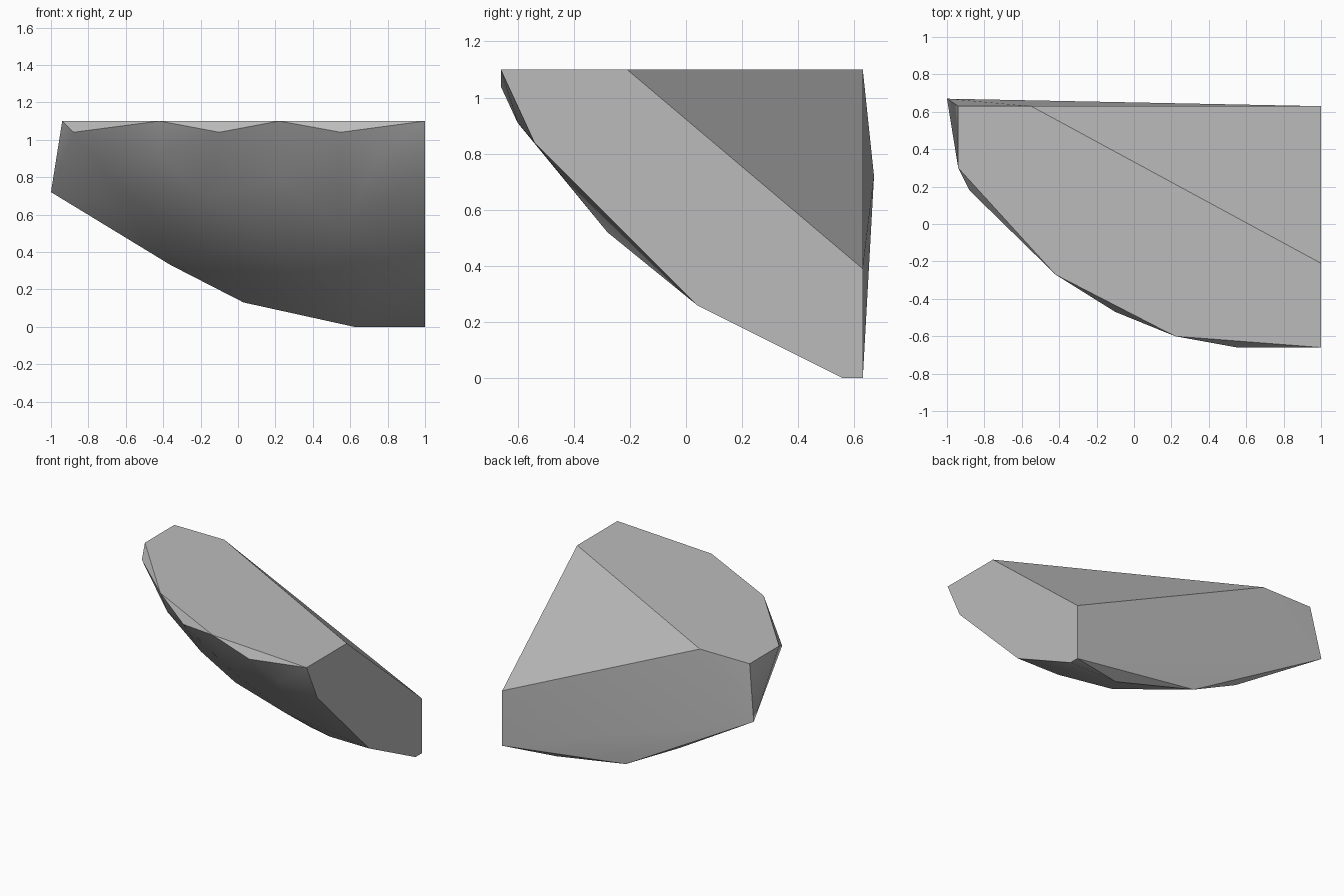
import bpy
import bmesh
import math
from mathutils import Vector

cube = bpy.data.objects.get("Cube")
if cube:
    bpy.data.objects.remove(cube, do_unlink=True)


def flat_material(name, color):
    mat = bpy.data.materials.new(name)
    mat.use_nodes = True
    mat.diffuse_color = color
    mat.node_tree.nodes["Principled BSDF"].inputs["Base Color"].default_value = color
    return mat


def convex_object(name, points, mat):
    """Wrap the points in a convex skin and merge the coplanar triangles."""
    bm = bmesh.new()
    for point in points:
        bm.verts.new(point)
    hull = bmesh.ops.convex_hull(bm, input=bm.verts)
    spare = {g for g in hull["geom_interior"] + hull["geom_unused"]
             if isinstance(g, bmesh.types.BMVert) and not g.link_faces}
    bmesh.ops.delete(bm, geom=list(spare), context="VERTS")
    bmesh.ops.dissolve_limit(bm, angle_limit=math.radians(1),
                             verts=bm.verts, edges=bm.edges)
    bmesh.ops.recalc_face_normals(bm, faces=bm.faces)
    mesh = bpy.data.meshes.new(name)
    bm.to_mesh(mesh)
    bm.free()
    mesh.materials.append(mat)
    obj = bpy.data.objects.new(name, mesh)
    bpy.context.collection.objects.link(obj)
    return obj


def on_dome(x, y, z):
    """Push a point onto the large sphere that the weathered side follows."""
    centre, radius = Vector((0.8, 1.4, 2.2)), 2.37
    return centre + (Vector((x, y, z)) - centre).normalized() * radius


side, back, top = 1.0, 0.63, 1.1

# Flat top, with its rear corner sliced off
top_rim = [(x, y, top) for x, y in (
    (side, -0.66), (0.22, -0.6), (-0.42, -0.27), (-0.94, 0.3),
    (-0.94, back), (-0.55, back), (side, -0.21))]

# Flat broken side
side_rim = [(side, y, z) for y, z in (
    (-0.54, 0.84), (0.04, 0.26), (0.56, 0), (back, 0), (back, 0.39))]

# Flat back and the pointed end
back_rim = [(0.03, back, 0.13), (-1, 0.67, 0.72)]

# Lip just below the top
lip = [(x, y, 1.04) for x, y in ((0.55, -0.66), (-0.1, -0.47), (-0.88, 0.18))]

# Rounded outer side
belly = [(0.62, 0.56, 0), (-0.36, 0.58, 0.33), (0.68, 0.06, 0.25),
         (0.56, -0.28, 0.52), (0.75, -0.6, 0.91)]
belly += [on_dome(*p) for p in (
    (0.4, 0.28, 0.22), (0.07, -0.12, 0.55), (-0.18, -0.13, 0.71),
    (-0.42, -0.17, 0.94), (-0.1, 0.2, 0.42), (-0.45, 0.2, 0.62),
    (-0.7, 0.2, 0.82), (0.22, -0.43, 0.77))]

stone = flat_material("stone grey", (0.5, 0.5, 0.5, 1))
rock = convex_object("rock_fragment", top_rim + side_rim + back_rim + lip + belly, stone)

bpy.ops.object.select_all(action="DESELECT")
rock.select_set(True)
bpy.context.view_layer.objects.active = rock
bpy.ops.object.shade_smooth_by_angle(angle=math.radians(30))
